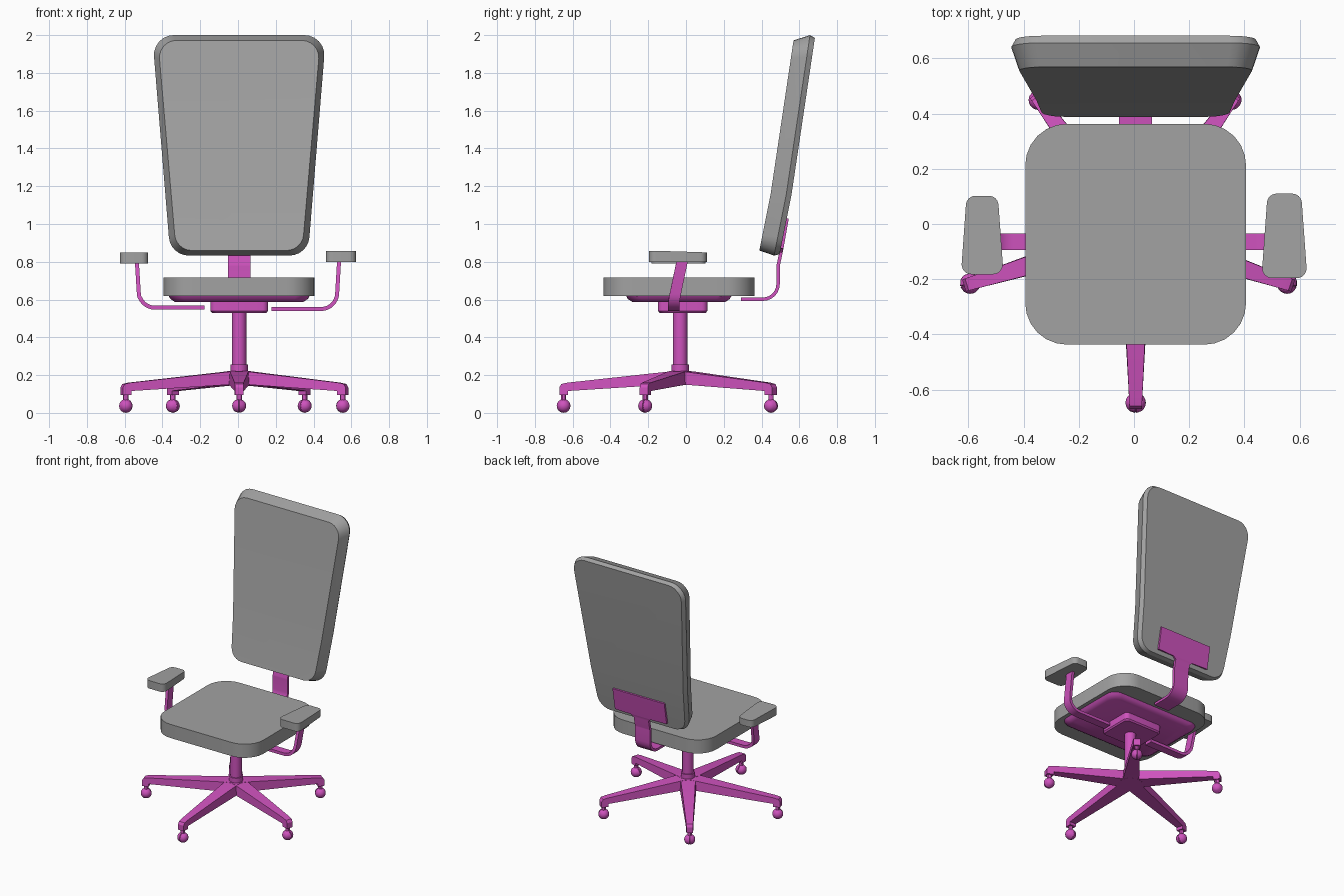
import bpy, bmesh, math
from mathutils import Vector, Matrix

if "Cube" in bpy.data.objects:
    bpy.data.objects.remove(bpy.data.objects["Cube"])

PINK = bpy.data.materials.new("pink")
PINK.diffuse_color = (0.62, 0.085, 0.51, 1)
PINK.use_nodes = True
PINK.node_tree.nodes["Principled BSDF"].inputs["Base Color"].default_value = PINK.diffuse_color
GREY = bpy.data.materials.new("dark_grey")
GREY.diffuse_color = (0.36, 0.36, 0.36, 1)
GREY.use_nodes = True
GREY.node_tree.nodes["Principled BSDF"].inputs["Base Color"].default_value = GREY.diffuse_color
CX, CY = 0.006, -0.031          # centre of column and base


def finish(bm, name, mat=PINK, angle=30):
    bmesh.ops.recalc_face_normals(bm, faces=bm.faces)
    me = bpy.data.meshes.new(name)
    bm.to_mesh(me)
    bm.free()
    me.shade_smooth()
    me.set_sharp_from_angle(angle=math.radians(angle))
    ob = bpy.data.objects.new(name, me)
    bpy.context.collection.objects.link(ob)
    me.materials.append(mat)
    return ob


def fillet(pts, radii, closed=True, n=6):
    """Round the corners of a 2D outline or path with arcs."""
    out, m = [], len(pts)
    for i, (p, r) in enumerate(zip(pts, radii)):
        p = Vector(p)
        if r == 0 or (not closed and i in (0, m - 1)):
            out.append(p)
            continue
        a = (Vector(pts[i - 1]) - p).normalized()
        b = (Vector(pts[(i + 1) % m]) - p).normalized()
        half = a.angle(b) / 2
        d, w = r / math.tan(half), math.sin(half)
        for k in range(n + 1):
            t = k / n
            c0, c1, c2 = (1 - t) ** 2, 2 * t * (1 - t) * w, t * t
            out.append(((p + a * d) * c0 + p * c1 + (p + b * d) * c2) / (c0 + c1 + c2))
    return out


def loft(rings):
    """Join equal-length rings with quads and cap both ends."""
    bm = bmesh.new()
    vs = [[bm.verts.new(p) for p in r] for r in rings]
    for a, b in zip(vs, vs[1:]):
        for i in range(len(a)):
            j = (i + 1) % len(a)
            bm.faces.new((a[i], a[j], b[j], b[i]))
    bm.faces.new(vs[0])
    bm.faces.new(vs[-1])
    return bm


def rect(x0, x1, y0, y1, r, inset=0):
    i = inset
    return fillet([(x0 + i, y0 + i), (x1 - i, y0 + i), (x1 - i, y1 - i), (x0 + i, y1 - i)], [r] * 4)


def slab(name, layers, mat):
    """Stack of (outline, z) layers."""
    return finish(loft([[(p.x, p.y, z) for p in o] for o, z in layers]), name, mat)


def strip(name, pts, sides, thick):
    """Bent flat bar: centre points with half-width vectors."""
    bm = bmesh.new()
    rows = [(bm.verts.new(Vector(p) - Vector(s)), bm.verts.new(Vector(p) + Vector(s)))
            for p, s in zip(pts, sides)]
    for a, b in zip(rows, rows[1:]):
        bm.faces.new((a[0], a[1], b[1], b[0]))
    ob = finish(bm, name)
    mod = ob.modifiers.new("thickness", "SOLIDIFY")
    mod.thickness, mod.offset = thick, 0
    bpy.context.view_layer.objects.active = ob
    bpy.ops.object.modifier_apply(modifier=mod.name)
    ob.data.set_sharp_from_angle(angle=math.radians(30))
    return ob


def cylinder(name, x, y, z0, z1, r, r2=None, seg=24):
    bm = bmesh.new()
    bmesh.ops.create_cone(bm, cap_ends=True, segments=seg, radius1=r, radius2=r2 or r,
                          depth=z1 - z0, matrix=Matrix.Translation((x, y, (z0 + z1) / 2)))
    return finish(bm, name)


# seat cushion
slab("seat", [(rect(-0.394, 0.406, -0.437, 0.363, 0.15), z) for z in (0.618, 0.718)], GREY)

# seat plate and tilt mechanism
slab("seat_plate", [(rect(-0.368, 0.38, -0.318, 0.242, 0.07, i), z)
                    for i, z in ((0.035, 0.587), (0.01, 0.603), (0, 0.622))], PINK)
slab("mechanism", [(rect(-0.146, 0.159, -0.148, 0.113, 0.03, i), z)
                   for i, z in ((0.008, 0.53), (0, 0.54), (0, 0.59))], PINK)

# backrest: flat loft, split at the bend, then leaned back
BEND = 1.158
rings = []
for dy, inset, z0, z1, r in ((0, 0.03, 0.86, 1.972, 0.09), (0.083, 0, 0.833, 2.0, 0.105),
                             (0.111, 0.016, 0.84, 1.985, 0.095)):
    b, t = 0.364 - inset, 0.46 - inset
    o = fillet([(-b, z0), (b, z0), (t, z1), (-t, z1)], [r] * 4)
    rings.append([(CX + p.x, dy, p.y) for p in o])
bm = loft(rings)
bmesh.ops.bisect_plane(bm, geom=bm.verts[:] + bm.edges[:] + bm.faces[:],
                       plane_co=(0, 0, BEND), plane_no=(0, 0, 1))
for v in bm.verts:
    h = v.co.z - BEND
    v.co.y += 0.448 + h * (0.2 if h < 0 else 0.149)
finish(bm, "backrest", GREY, angle=25)

# back bracket: bent bar widening to a plate on the rear of the backrest
path = fillet([(0.29, 0.602), (0.487, 0.602), (0.488, 0.78), (0.503, 0.85)], [0, 0.08, 0.05, 0], False)
path += [Vector(p) for p in ((0.506, 0.868), (0.507, 0.87), (0.535, 1.03))]
widths = [0.06] * (len(path) - 3) + [0.08, 0.21, 0.21]
strip("back_bracket", [(CX, p.x, p.y) for p in path], [(w, 0, 0) for w in widths], 0.018)

# armrests: side, sign, scale, height offset, pad centre x and y
for side, s, k, dz, px, py in (("right", 1, 1.0, 0, 0.545, -0.043),
                               ("left", -1, 0.93, -0.01, -0.55, -0.04)):
    f, r, l = 0.083 * k, 0.061 * k, 0.153 * k
    o = fillet([(-f, -l), (f, -l), (r, l), (-r, l)], [0.035] * 4)
    o = [Vector((px + p.x, py + p.y)) for p in o]
    pad = loft([[(p.x, p.y, 0.8 + dz) for p in o],
                [(p.x, p.y, 0.858 + dz - 0.06 * max(0, p.y + 0.04)) for p in o]])
    finish(pad, side + "_arm_pad", GREY)
    arm = fillet([(0.178, 0.55), (0.52, 0.55), (0.535, 0.805 + dz)], [0, 0.085, 0], False, 8)
    pts = [(s * p.x, -0.065 + 0.042 * max(0, (p.y - 0.59) / 0.2), p.y - dz * 0.7 * (p.y < 0.6)) for p in arm]
    strip(side + "_arm_support", pts, [(0, 0.03, 0)] * len(pts), 0.021)

# column
cylinder("column", CX, CY, 0.2, 0.54, 0.038)
cylinder("column_collar", CX, CY, 0.2, 0.255, 0.046)
cylinder("base_hub", CX, CY, 0.148, 0.215, 0.085, 0.065, 20)

# five-star base with grooved ball casters
tips = [(CX, -0.648), (0.555, -0.216), (0.353, 0.45), (-0.345, 0.45), (-0.594, -0.216)]
for i, (x, y) in enumerate(tips, 1):
    d = Vector((x - CX, y - CY))
    L, d = d.length, d.normalized()
    prof = [(0.0, 0.222), (0.05, 0.22), (L - 0.02, 0.16), (L + 0.012, 0.153), (L + 0.023, 0.135),
            (L + 0.023, 0.095), (L - 0.024, 0.095), (L - 0.024, 0.116), (0.06, 0.15), (0.0, 0.15)]
    sides = []
    for s in (-1, 1):
        ring = []
        for r, z in prof:
            w = s * (0.052 - 0.029 * min(r / L, 1) + (0.006 if z < 0.151 else 0) * (1 - r / L))
            ring.append((CX + d.x * r - d.y * w, CY + d.y * r + d.x * w, z))
        sides.append(ring)
    finish(loft(sides), f"base_leg_{i}")
    cylinder(f"caster_stem_{i}", x, y, 0.06, 0.1, 0.014, seg=12)
    bm = bmesh.new()
    bmesh.ops.create_uvsphere(bm, u_segments=16, v_segments=10, radius=0.037)
    for v in bm.verts:
        if abs(v.co.z) < 0.001:
            v.co *= 0.88
        elif abs(v.co.z) < 0.015:
            v.co = Vector((v.co.x * 1.04, v.co.y * 1.04, v.co.z * 0.25))
    turn = Vector((-d.y, d.x, 0)).to_track_quat("Z", "Y").to_matrix().to_4x4()
    bm.transform(Matrix.Translation((x, y, 0.037)) @ turn)
    finish(bm, f"caster_{i}")
